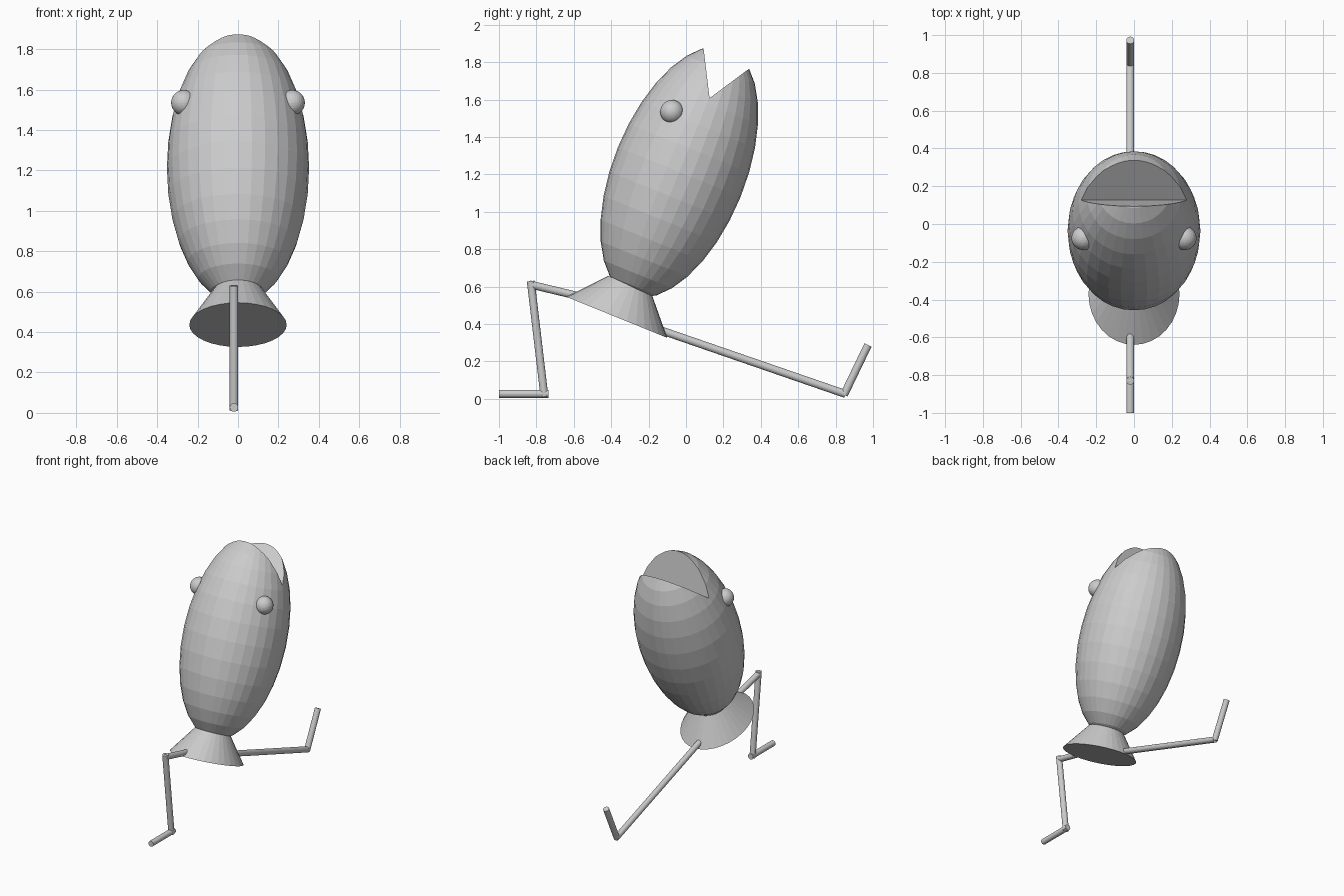
import bpy, bmesh, math
from mathutils import Vector, Matrix

if "Cube" in bpy.data.objects:
    bpy.data.objects.remove(bpy.data.objects["Cube"])

TILT = math.radians(-22)  # body leans towards +y


def make(name, bm):
    bmesh.ops.recalc_face_normals(bm, faces=bm.faces)
    me = bpy.data.meshes.new(name)
    bm.to_mesh(me)
    bm.free()
    ob = bpy.data.objects.new(name, me)
    bpy.context.collection.objects.link(ob)
    return ob


def ellipsoid(name, loc, size, tilt=0.0, seg=32, rings=16):
    bm = bmesh.new()
    m = Matrix.Translation(loc) @ Matrix.Rotation(tilt, 4, 'X') @ Matrix.Diagonal((*size, 1))
    bmesh.ops.create_uvsphere(bm, u_segments=seg, v_segments=rings, radius=1, matrix=m)
    return make(name, bm)


def rod(name, a, b, x=-0.02, r=0.021):
    # capped cylinder between two (y, z) points
    a, b = Vector((x, *a)), Vector((x, *b))
    d = b - a
    bm = bmesh.new()
    m = Matrix.Translation((a + b) / 2) @ d.to_track_quat('Z', 'Y').to_matrix().to_4x4()
    bmesh.ops.create_cone(bm, cap_ends=True, segments=32, radius1=r, radius2=r,
                          depth=d.length, matrix=m)
    return make(name, bm)


# Body
body = ellipsoid("body", (0, -0.036, 1.213), (0.352, 0.354, 0.71), TILT)

# Mouth: wedge cut out of the body
bm = bmesh.new()
profile = [(0.126, 1.608), (0.068, 2.087), (0.511, 1.894)]
left = [bm.verts.new((-0.6, *p)) for p in profile]
face = bm.faces.new(left)
ext = bmesh.ops.extrude_face_region(bm, geom=[face], use_keep_orig=True)
bmesh.ops.translate(bm, vec=(1.2, 0, 0),
                    verts=[v for v in ext["geom"] if isinstance(v, bmesh.types.BMVert)])
cutter = make("mouth_cutter", bm)
cutter.hide_render = True
mod = body.modifiers.new("mouth", 'BOOLEAN')
mod.operation, mod.solver, mod.object = 'DIFFERENCE', 'EXACT', cutter
bpy.context.view_layer.objects.active = body
bpy.ops.object.modifier_apply(modifier=mod.name)
bpy.data.objects.remove(cutter)

# Eyes
for side, s in (("left", -1), ("right", 1)):
    ellipsoid(side + "_eye", (s * 0.268, -0.075, 1.535), (0.063,) * 3, TILT)

# Tail skirt: flared oval cone under the body
bm = bmesh.new()
rings = []
for cy, cz, rx, ry, ang in ((-0.37, 0.436, 0.241, 0.291, -22.1), (-0.297, 0.604, 0.122, 0.129, -24.8)):
    m = Matrix.Translation((0, cy, cz)) @ Matrix.Rotation(math.radians(ang), 4, 'X')
    rings.append([bm.verts.new(m @ Vector((rx * math.cos(t), ry * math.sin(t), 0)))
                  for t in (i * math.tau / 32 for i in range(32))])
for i in range(32):
    j = (i + 1) % 32
    bm.faces.new((rings[0][i], rings[0][j], rings[1][j], rings[1][i]))
for ring in rings:
    bm.faces.new(ring)
make("tail_skirt", bm)

# Front leg: thigh, shin and flat foot
rod("front_thigh", (-0.56, 0.546), (-0.835, 0.612))
rod("front_shin", (-0.83, 0.63), (-0.757, 0.012))
rod("front_foot", (-0.735, 0.027), (-1.0, 0.027))

# Back leg: long straight leg and raised foot
rod("back_leg", (-0.15, 0.372), (0.853, 0.026))
rod("back_foot", (0.845, 0.022), (0.973, 0.288))
